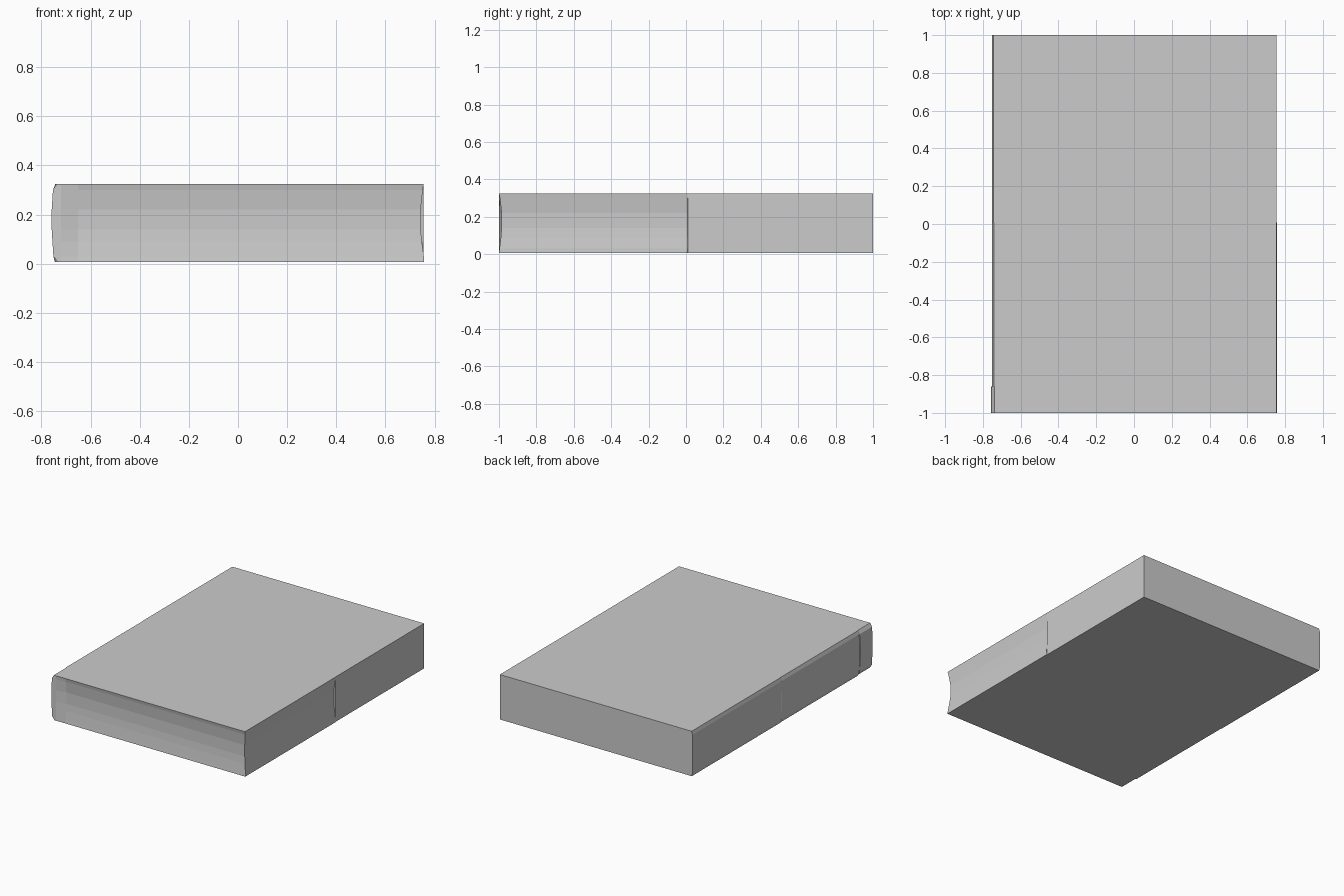
import bpy, bmesh

if "Cube" in bpy.data.objects:
    bpy.data.objects.remove(bpy.data.objects["Cube"])

# Height rows shared by every cross-section of the closed book
ROWS = [0.007, 0.03, 0.09, 0.14, 0.22, 0.30, 0.324]
# Rounded spine edge (left) near the front, mid and rear of the book
SPINE_FRONT = [-0.735, -0.751, -0.755, -0.758, -0.758, -0.753, -0.738]
SPINE_MID = [-0.742, -0.751, -0.752, -0.752, -0.752, -0.751, -0.742]
SPINE_REAR = [-0.745, -0.751, -0.751, -0.751, -0.751, -0.751, -0.744]
# Hollow page edge (right) on the front half, flat on the rear half
FORE_HOLLOW = [0.757, 0.756, 0.748, 0.743, 0.743, 0.752, 0.755]
FORE_FLAT = [0.754] * 7
# Depth of the page recess on the front end, per row
RECESS = [0, 0.003, 0.010, 0.014, 0.014, 0.005, 0]

bm = bmesh.new()


def side(y, xs, depth=None):
    """One column of vertices, optionally pushed in from the front."""
    depth = depth or [0] * len(ROWS)
    return [bm.verts.new((x, y + d, z)) for x, z, d in zip(xs, ROWS, depth)]


def strips(a, b):
    """Bridge two columns of vertices."""
    for i in range(len(a) - 1):
        bm.faces.new((a[i], b[i], b[i + 1], a[i + 1]))


# Cross-sections along the length; close pairs make the small steps
stations = [
    (-1.0, SPINE_FRONT, FORE_HOLLOW), (-0.862, SPINE_FRONT, FORE_HOLLOW),
    (-0.860, SPINE_MID, FORE_HOLLOW), (0.008, SPINE_MID, FORE_HOLLOW),
    (0.010, SPINE_REAR, FORE_FLAT), (1.0, SPINE_REAR, FORE_FLAT),
]
left = [side(y, l) for y, l, r in stations]
right = [side(y, r, RECESS if y == -1.0 else None) for y, l, r in stations]

# Spine and fore edge
for k in range(len(stations) - 1):
    strips(left[k + 1], left[k])
    strips(right[k], right[k + 1])

# Front end: spine thickness, then the hollow page block
lip = side(-1.0, [-0.72] * 7)
pages = side(-1.0, [-0.65] * 7, RECESS)
front = [left[0], lip, pages, right[0]]
for a, b in zip(front, front[1:]):
    strips(a, b)

# Rear end
strips(right[-1], left[-1])

# Top and bottom covers
for row in (0, -1):
    bm.faces.new([c[row] for c in front] + [right[1][row], left[1][row]])
    for k in range(1, len(stations) - 1):
        bm.faces.new((left[k][row], right[k][row],
                      right[k + 1][row], left[k + 1][row]))

bmesh.ops.recalc_face_normals(bm, faces=bm.faces)
mesh = bpy.data.meshes.new("closed_book")
bm.to_mesh(mesh)
bm.free()
book = bpy.data.objects.new("closed_book", mesh)
bpy.context.collection.objects.link(book)
